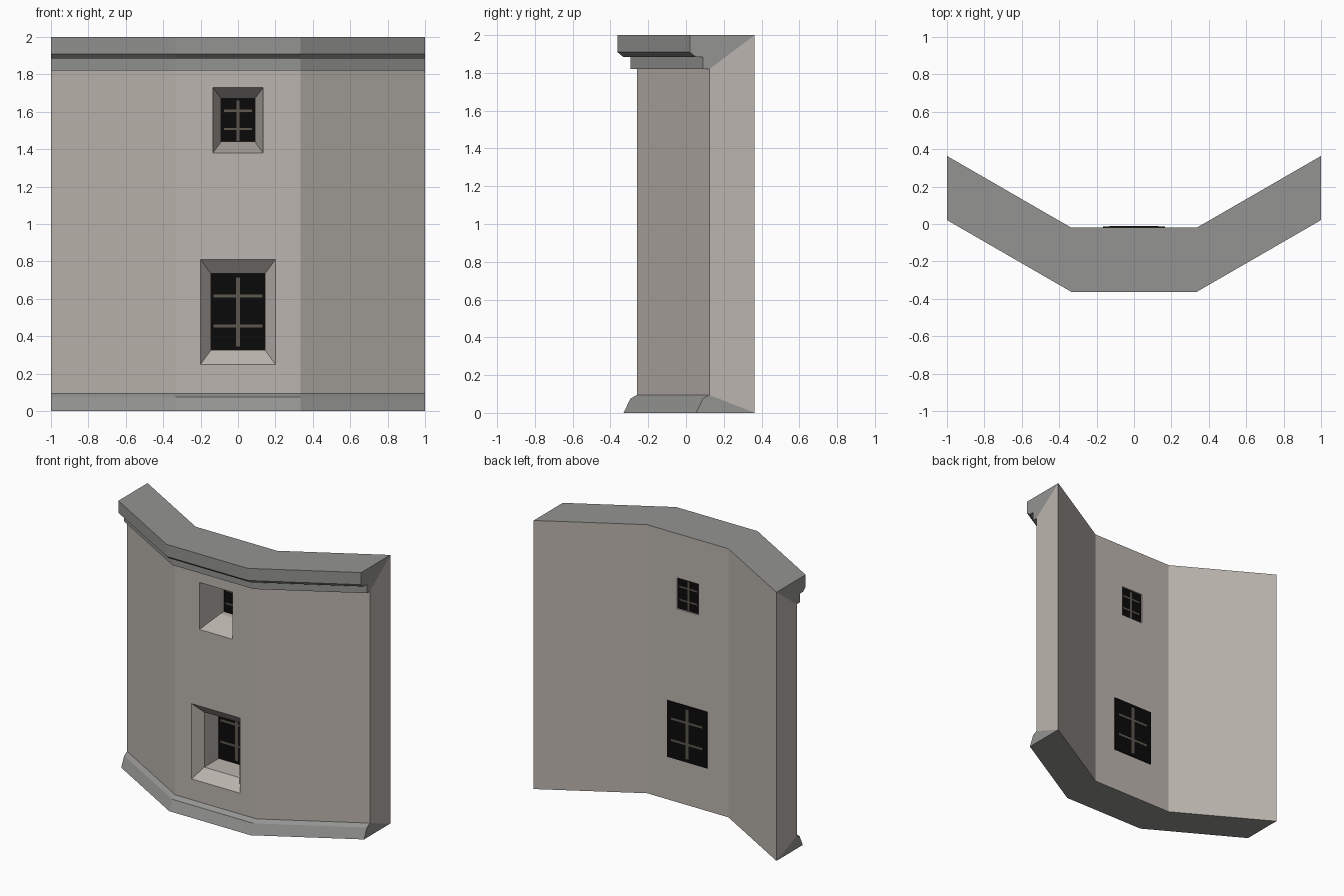
import bpy, bmesh, math

if "Cube" in bpy.data.objects:
    bpy.data.objects.remove(bpy.data.objects["Cube"])

def material(name, rgb):
    m = bpy.data.materials.new(name)
    m.diffuse_color = (*rgb, 1)
    m.use_nodes = True
    m.node_tree.nodes["Principled BSDF"].inputs["Base Color"].default_value = m.diffuse_color
    return m

PLASTER = material("warm plaster", (0.50, 0.46, 0.425))
STONE = material("grey stone", (0.295, 0.30, 0.285))
DARK = material("dark glass", (0.003, 0.003, 0.003))
BARS = material("window bars", (0.11, 0.095, 0.075))

def new_object(name, bm, mats):
    bmesh.ops.recalc_face_normals(bm, faces=bm.faces)
    me = bpy.data.meshes.new(name)
    bm.to_mesh(me)
    bm.free()
    for m in mats:
        me.materials.append(m)
    ob = bpy.data.objects.new(name, me)
    bpy.context.collection.objects.link(ob)
    return ob

def box(name, x, y, z, mat):
    bm = bmesh.new()
    bmesh.ops.create_cube(bm, size=1)
    for v in bm.verts:
        for i, (lo, hi) in enumerate((x, y, z)):
            v.co[i] = lo if v.co[i] < 0 else hi
    return new_object(name, bm, [mat])

# Wall section: (y, z) profile swept along a three-sided bay
BEND = 0.335
PROFILE = [(-0.33, 0), (-0.295, 0.075), (-0.26, 0.095),          # plinth
           (-0.26, 1.82), (-0.295, 1.82), (-0.295, 1.885),       # wall, lower band
           (-0.333, 1.885), (-0.363, 1.91), (-0.363, 2),         # cornice
           (-0.02, 2), (-0.02, 0)]                               # back
bm = bmesh.new()
rings = []
for x in (-1, -BEND, BEND, 1):
    shift = (abs(x) - BEND) * math.tan(math.radians(30))
    rings.append([bm.verts.new((x, y + shift, z)) for y, z in PROFILE])
n = len(PROFILE)
for a, b in zip(rings, rings[1:]):
    for i in range(n):
        j = (i + 1) % n
        f = bm.faces.new((a[i], a[j], b[j], b[i]))
        f.material_index = 0 if i in (2, 9) else 1   # wall front and back are plaster
for r in (rings[0], rings[-1]):
    for ids, mi in (((0, 1, 2, 10), 1), ((2, 3, 9, 10), 0), ((3, 4, 5, 6, 7, 8, 9), 1)):
        bm.faces.new([r[i] for i in ids]).material_index = mi
wall = new_object("bay_wall", bm, [PLASTER, STONE])

# Splayed window openings
def opening(outer, inner, depth):
    """outer / inner: (half width, z low, z high); splay runs from the wall face to y = depth."""
    t = -0.04 / (depth + 0.26)
    start = [o + (i - o) * t for o, i in zip(outer, inner)]
    bm = bmesh.new()
    loops = []
    for (w, lo, hi), y in ((start, -0.30), (inner, depth), (inner, 0.02)):
        loops.append([bm.verts.new((x, y, z)) for x, z in ((-w, lo), (w, lo), (w, hi), (-w, hi))])
    for a, b in zip(loops, loops[1:]):
        for i in range(4):
            j = (i + 1) % 4
            bm.faces.new((a[i], a[j], b[j], b[i]))
    bm.faces.new(loops[0])
    bm.faces.new(loops[-1])
    cutter = new_object("cutter", bm, [PLASTER])
    cutter.hide_render = True
    mod = wall.modifiers.new("opening", 'BOOLEAN')
    mod.operation = 'DIFFERENCE'
    mod.solver = 'EXACT'
    mod.object = cutter
    return cutter

cutters = [opening((0.20, 0.25, 0.81), (0.145, 0.325, 0.735), -0.19),
           opening((0.135, 1.38, 1.73), (0.09, 1.44, 1.67), -0.08)]
dg = bpy.context.evaluated_depsgraph_get()
cut_mesh = bpy.data.meshes.new_from_object(wall.evaluated_get(dg))
wall.modifiers.clear()
wall.data = cut_mesh
for c in cutters:
    bpy.data.objects.remove(c)

# Dark panes with a bar grille visible from both sides
def window(name, w, lo, hi, y, bar_w, bar_lo, bar_hi, cross, t):
    box(name + "_pane", (-w, w), (y - 0.003, y + 0.003), (lo, hi), DARK)
    depth = (y - 0.0045, y + 0.0045)
    box(name + "_upright_bar", (-t, t), depth, (bar_lo, bar_hi), BARS)
    for i, z in enumerate(cross):
        box(f"{name}_cross_bar_{i + 1}", (-bar_w, bar_w), depth, (z - t * 0.7, z + t * 0.7), BARS)

window("lower_window", 0.165, 0.32, 0.74, -0.0155, 0.13, 0.345, 0.715, (0.455, 0.615), 0.012)
window("upper_window", 0.09, 1.44, 1.67, -0.035, 0.075, 1.445, 1.66, (1.508, 1.605), 0.009)
